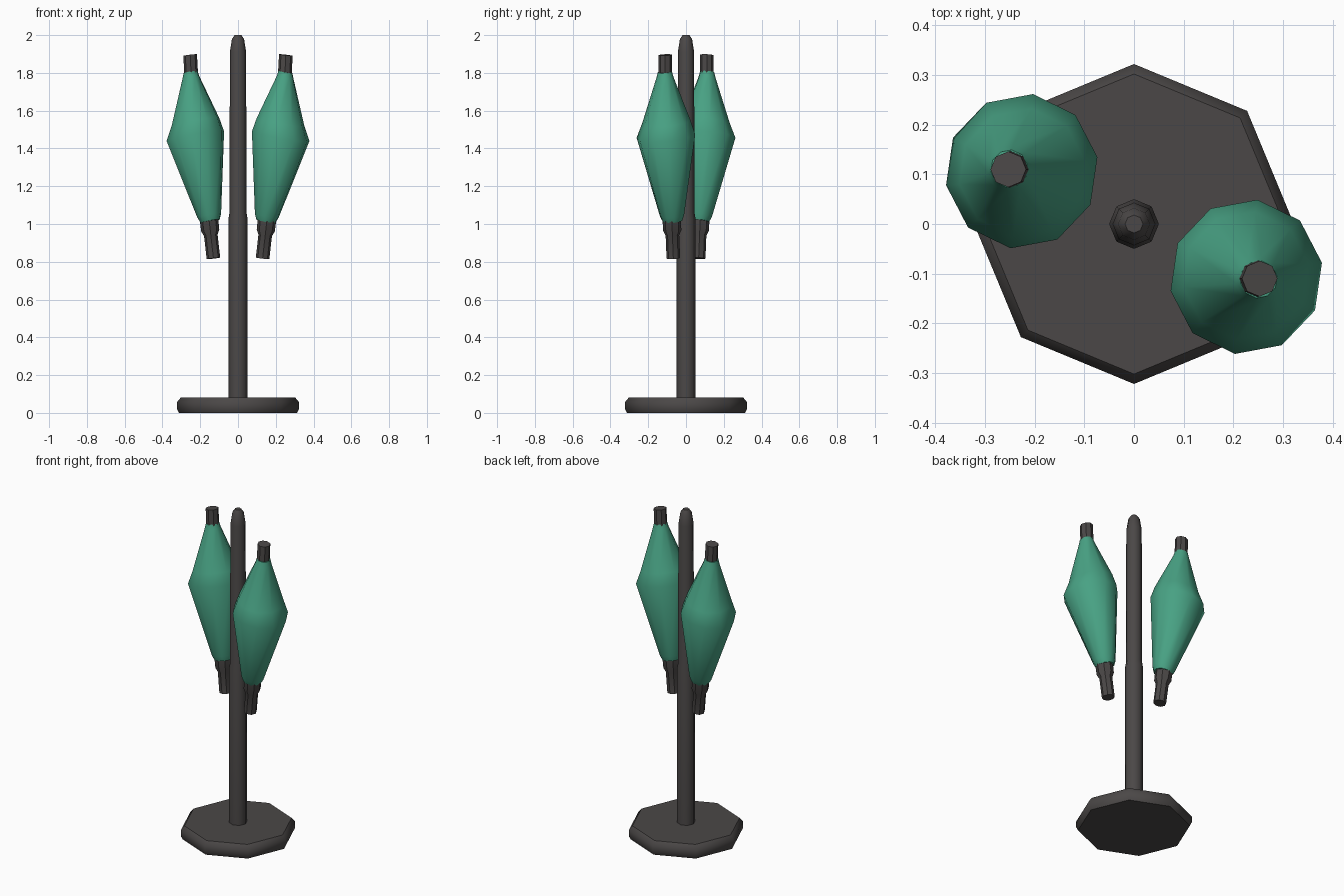
import bpy, bmesh, math
from mathutils import Vector

if "Cube" in bpy.data.objects:
    bpy.data.objects.remove(bpy.data.objects["Cube"])


def material(name, rgb):
    m = bpy.data.materials.new(name)
    m.diffuse_color = (*rgb, 1)
    m.use_nodes = True
    m.node_tree.nodes["Principled BSDF"].inputs["Base Color"].default_value = m.diffuse_color
    return m


GREY = material("dark grey", (0.070, 0.064, 0.063))
GREEN = material("green cloth", (0.065, 0.36, 0.23))


def loft(name, rings, sides, mat, axis=Vector((0, 0, 1)), turn=0.0, angle=40):
    """Skin rings of (centre, radius) lying square to axis, capped at both ends."""
    rot = Vector((0, 0, 1)).rotation_difference(axis)
    bm = bmesh.new()
    loops = []
    for centre, r in rings:
        loop = []
        for i in range(sides):
            a = math.tau * i / sides + turn
            loop.append(bm.verts.new(Vector(centre) + rot @ Vector((r * math.cos(a), r * math.sin(a), 0))))
        loops.append(loop)
    for low, high in zip(loops, loops[1:]):
        for i in range(sides):
            j = (i + 1) % sides
            bm.faces.new((low[i], low[j], high[j], high[i]))
    bm.faces.new(loops[0][::-1])
    bm.faces.new(loops[-1])
    me = bpy.data.meshes.new(name)
    bm.to_mesh(me)
    bm.free()
    me.materials.append(mat)
    ob = bpy.data.objects.new(name, me)
    bpy.context.collection.objects.link(ob)
    bpy.ops.object.select_all(action='DESELECT')
    ob.select_set(True)
    bpy.context.view_layer.objects.active = ob
    bpy.ops.object.shade_smooth_by_angle(angle=math.radians(angle))
    return ob


def upright(profile):
    return [((0, 0, z), r) for z, r in profile]


# octagonal foot and tapering pole
loft("base", upright([(0, 0.312), (0.02, 0.322), (0.058, 0.322), (0.082, 0.302)]), 8, GREY, angle=50)
loft("pole", upright([(0.07, 0.05), (1.03, 0.05), (1.06, 0.045), (1.91, 0.043), (1.98, 0.032), (2.0, 0.018)]),
     8, GREY, angle=50)

# two folded canopies, opposite each other around the pole
for side, s in (("right", 1), ("left", -1)):
    foot = Vector((0.130 * s, -0.067 * s, 0.818))
    tip = Vector((0.253 * s, -0.110 * s, 1.895))
    axis = (tip - foot).normalized()
    out = Vector((0.85 * s, -0.52 * s, 0))

    def along(profile):
        # profile entries: height, radius, outward bulge
        return [(foot.lerp(tip, (z - 0.818) / 1.077) + out * b, r) for z, r, b in profile]

    loft(side + "_handle", along([(0.818, 0.036, 0), (0.94, 0.036, 0), (0.965, 0.048, 0), (1.06, 0.05, 0)]),
         8, GREY, axis)
    loft(side + "_tip", along([(1.77, 0.037, 0.01), (1.895, 0.036, 0)]), 8, GREY, axis)
    # cloth: tight at both ends, widest at the middle
    disc_axis = (axis + out * 0.08).normalized()
    loft(side + "_canopy", along([(1.015, 0.052, -0.006), (1.045, 0.065, -0.004), (1.465, 0.157, 0.026),
                                  (1.54, 0.130, 0.015), (1.775, 0.046, 0.012), (1.805, 0.038, 0.01)]),
         10, GREEN, disc_axis, math.radians(10), 60)
